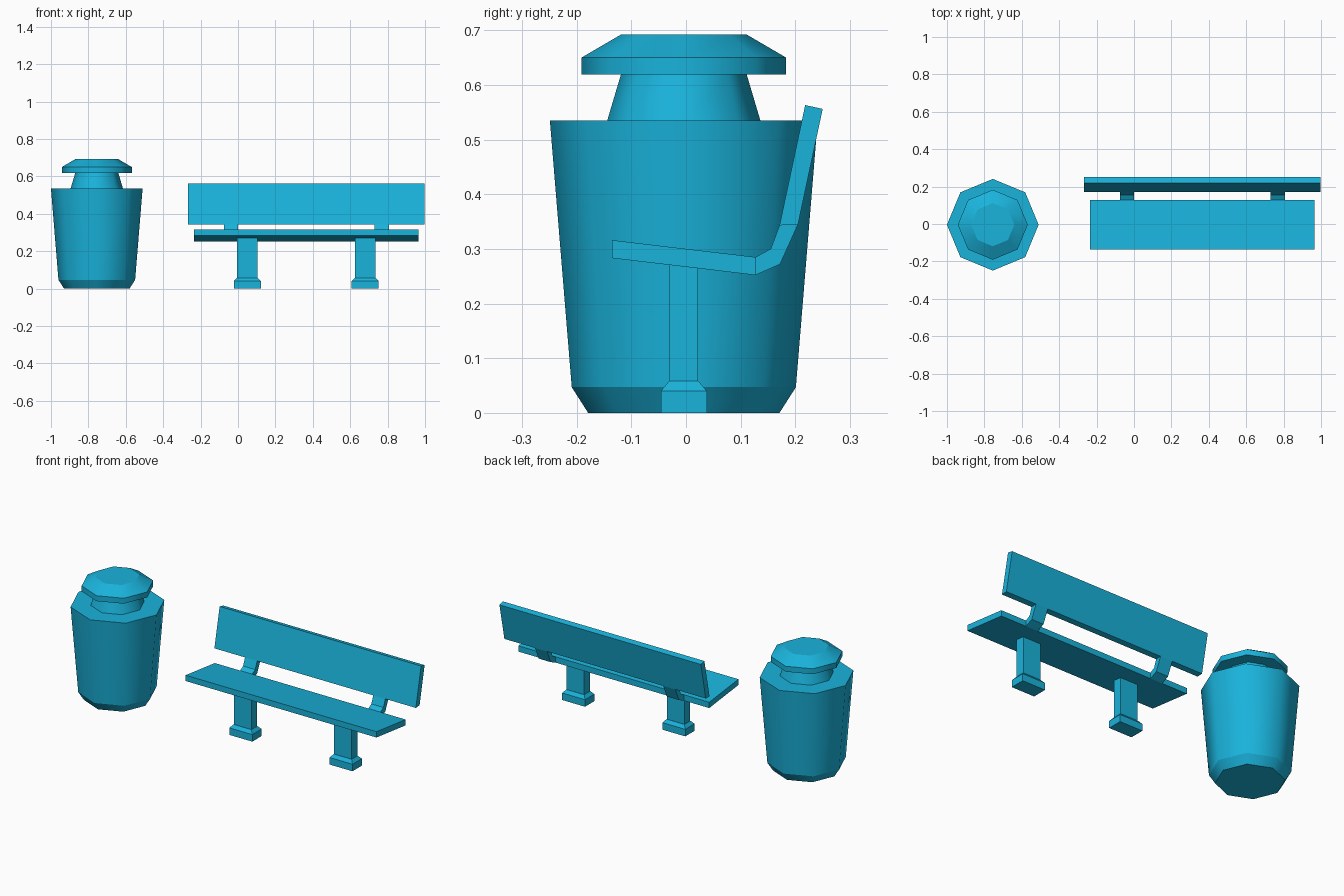
import bpy, bmesh, math

if "Cube" in bpy.data.objects:
    bpy.data.objects.remove(bpy.data.objects["Cube"])

MID = 0.365  # bench centre in x

paint = bpy.data.materials.new("blue_paint")
paint.diffuse_color = (0.01, 0.45, 0.71, 1)
paint.use_nodes = True
paint.node_tree.nodes["Principled BSDF"].inputs["Base Color"].default_value = paint.diffuse_color


def finish(name, bm):
    bmesh.ops.recalc_face_normals(bm, faces=bm.faces)
    me = bpy.data.meshes.new(name)
    bm.to_mesh(me)
    bm.free()
    me.materials.append(paint)
    ob = bpy.data.objects.new(name, me)
    bpy.context.collection.objects.link(ob)
    return ob


def loft(name, rings, smooth=False):
    """Skin a stack of equal-sized rings and cap both ends."""
    bm = bmesh.new()
    vs = [[bm.verts.new(p) for p in ring] for ring in rings]
    n = len(vs[0])
    for a, b in zip(vs, vs[1:]):
        for i in range(n):
            j = (i + 1) % n
            f = bm.faces.new((a[i], a[j], b[j], b[i]))
            f.smooth = smooth
    bm.faces.new(vs[0])
    bm.faces.new(vs[-1])
    # smooth around the body, crisp at every horizontal ring
    for e in bm.edges:
        if abs(e.verts[0].co.z - e.verts[1].co.z) < 1e-5:
            e.smooth = False
    return finish(name, bm)


def extrude_x(name, profile, x, half):
    """Extrude a (y, z) profile along x about centre x."""
    return loft(name, [[(x + s * half, y, z) for y, z in profile] for s in (-1, 1)])


def octagon(r, z):
    return [(-0.755 + r * math.cos(i * math.pi / 4),
             -0.004 + r * math.sin(i * math.pi / 4), z) for i in range(8)]


def rect(x, y, hx, hy, z):
    return [(x + a * hx, y + b * hy, z) for a, b in ((-1, -1), (1, -1), (1, 1), (-1, 1))]


# Litter bin: tapered body, neck and overhanging lid
bin_profile = [(0.175, 0), (0.205, 0.047), (0.245, 0.535), (0.14, 0.535),
               (0.115, 0.619), (0.187, 0.619), (0.187, 0.65), (0.115, 0.692)]
loft("litter_bin", [octagon(r, z) for r, z in bin_profile], smooth=True)

# Bench seat and backrest planks
extrude_x("seat", [(-0.135, 0.316), (-0.135, 0.283), (0.127, 0.252), (0.127, 0.285)],
          MID, 0.60)
extrude_x("backrest", [(0.171, 0.343), (0.205, 0.345), (0.25, 0.556), (0.218, 0.563)],
          MID, 0.633)

# Bent brackets, posts and stepped feet on both sides
bracket = [(0.127, 0.252), (0.172, 0.272), (0.205, 0.345),
           (0.171, 0.343), (0.155, 0.300), (0.127, 0.285)]
post = [(-0.03, 0.055), (0.022, 0.055), (0.022, 0.265), (-0.03, 0.271)]
for side, s in (("left", -1), ("right", 1)):
    extrude_x(side + "_bracket", bracket, MID + s * 0.403, 0.038)
    leg_x = MID + s * 0.315
    extrude_x(side + "_post", post, leg_x, 0.055)
    loft(side + "_foot", [rect(leg_x, -0.004, 0.072, 0.042, 0),
                          rect(leg_x, -0.004, 0.072, 0.042, 0.040),
                          rect(leg_x, -0.004, 0.056, 0.027, 0.058)])
